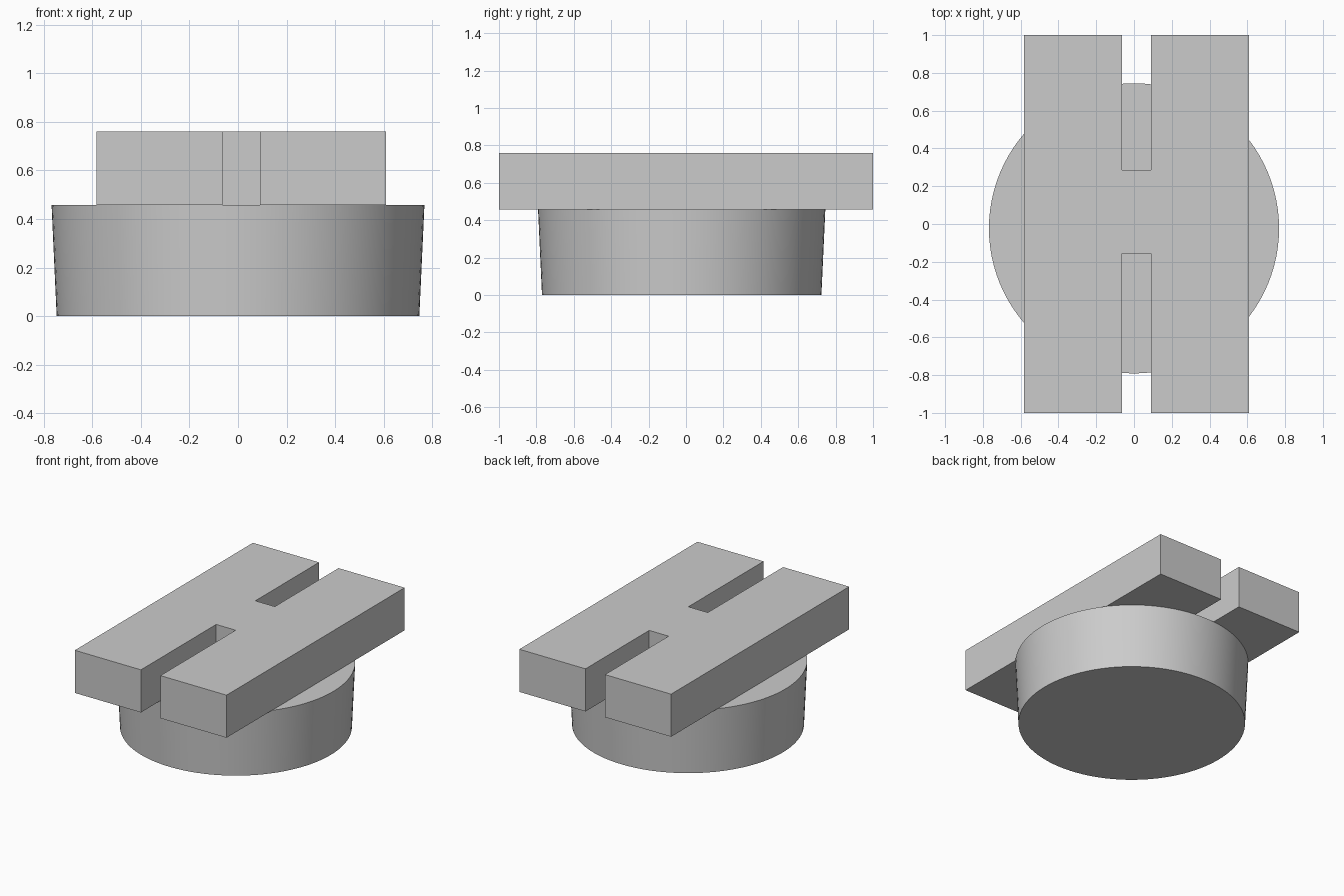
import bpy
import bmesh
import math
from mathutils import Matrix

cube = bpy.data.objects.get("Cube")
if cube:
    bpy.data.objects.remove(cube, do_unlink=True)

grey = bpy.data.materials.new("plain grey")
grey.use_nodes = True
colour = (0.6, 0.6, 0.6, 1)
grey.diffuse_color = colour
grey.node_tree.nodes["Principled BSDF"].inputs["Base Color"].default_value = colour

SEAM = 0.457  # height where the plate rests on the base
TOP = 0.76


def add_object(name, bm):
    bmesh.ops.recalc_face_normals(bm, faces=bm.faces)
    mesh = bpy.data.meshes.new(name)
    bm.to_mesh(mesh)
    bm.free()
    mesh.materials.append(grey)
    obj = bpy.data.objects.new(name, mesh)
    bpy.context.collection.objects.link(obj)
    return obj


# Round base, slightly wider at the top
bm = bmesh.new()
bmesh.ops.create_cone(bm, cap_ends=True, segments=96, radius1=0.747, radius2=0.768,
                      depth=SEAM, matrix=Matrix.Translation((0, -0.023, SEAM / 2)))
base = add_object("round_base", bm)
base.select_set(True)
bpy.context.view_layer.objects.active = base
bpy.ops.object.shade_smooth_by_angle(angle=math.radians(30))

# Plate with an open slot in each end
left, right = 0.61, -0.583
slot_left, slot_right = 0.09, -0.063
slot_front, slot_back = -0.155, 0.285
outline = [
    (right, -1), (slot_right, -1), (slot_right, slot_front), (slot_left, slot_front),
    (slot_left, -1), (left, -1), (left, 1), (slot_left, 1), (slot_left, slot_back),
    (slot_right, slot_back), (slot_right, 1), (right, 1),
]
bm = bmesh.new()
face = bm.faces.new([bm.verts.new((x, y, SEAM)) for x, y in outline])
extruded = bmesh.ops.extrude_face_region(bm, geom=[face], use_keep_orig=True)
top_verts = [v for v in extruded["geom"] if isinstance(v, bmesh.types.BMVert)]
bmesh.ops.translate(bm, verts=top_verts, vec=(0, 0, TOP - SEAM))
add_object("slotted_plate", bm)
